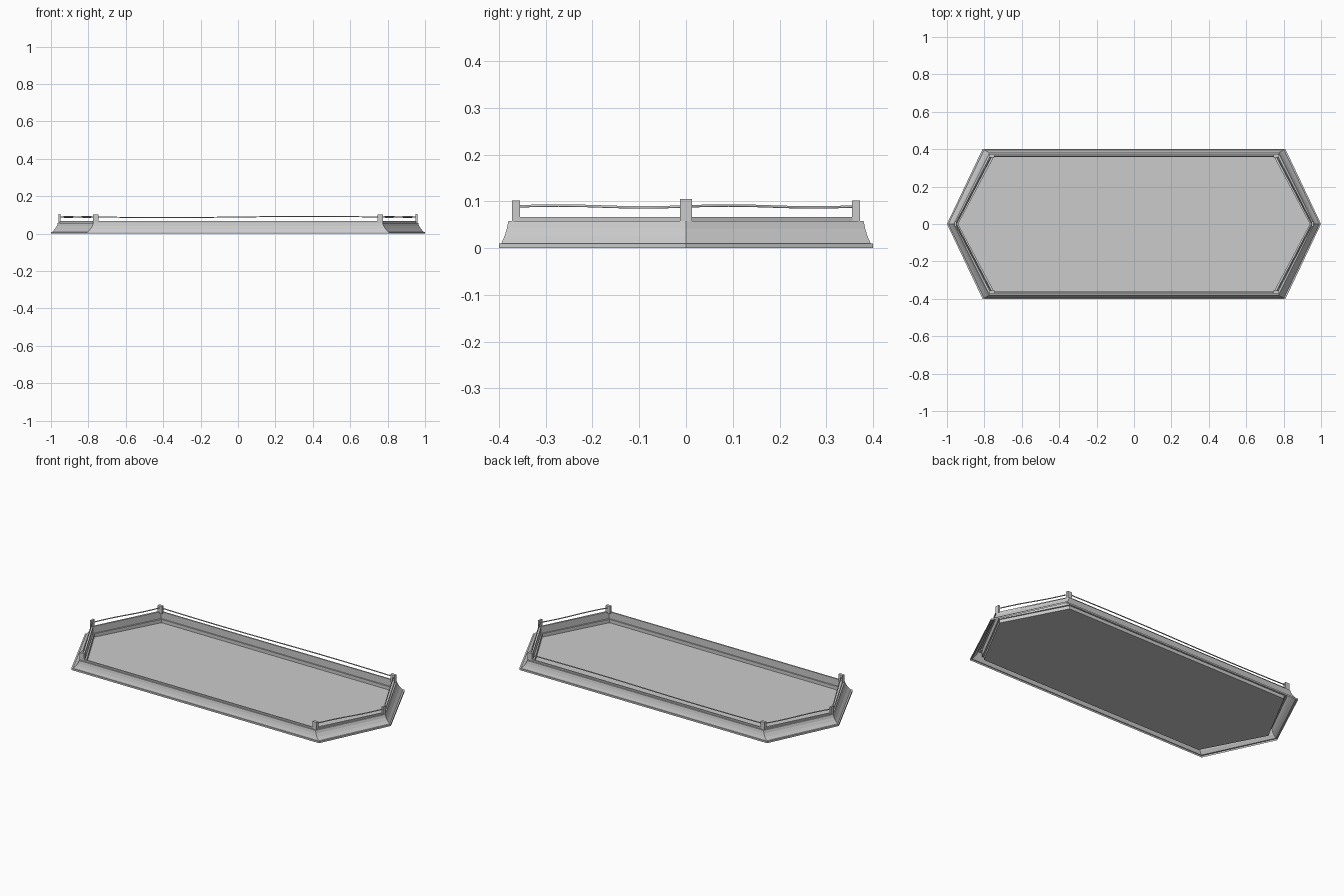
import bpy, bmesh, math
from mathutils import Vector

if "Cube" in bpy.data.objects:
    bpy.data.objects.remove(bpy.data.objects["Cube"])


def finish(name, bm):
    mesh = bpy.data.meshes.new(name)
    bm.to_mesh(mesh)
    bm.free()
    obj = bpy.data.objects.new(name, mesh)
    bpy.context.collection.objects.link(obj)
    return obj


def hexagon(dx, dy, z):
    # stretched hexagon, moved in by dx at the ends and dy at the long sides
    c, t, y = 0.81 - dx, 1 - dx, 0.4 - dy
    return [(t, 0, z), (c, y, z), (-c, y, z), (-t, 0, z), (-c, -y, z), (c, -y, z)]


# raised border: one profile lofted around the hexagon, open underneath
profile = [(0, 0, 0), (0, 0, .010), (.008, .005, .010), (.022, .012, .026),
           (.032, .017, .042), (.037, .020, .058), (.043, .028, .058),
           (.043, .028, .067), (.053, .036, .067), (.053, .036, .026),
           (.060, .043, .026), (.060, .043, .006)]
bm = bmesh.new()
rings = [[bm.verts.new(p) for p in hexagon(*s)] for s in profile]
for a, b in zip(rings, rings[1:]):
    for i in range(6):
        j = (i + 1) % 6
        bm.faces.new((a[i], a[j], b[j], b[i]))
finish("border_wall", bm)

# sunken floor
bm = bmesh.new()
bm.faces.new([bm.verts.new(p) for p in hexagon(.060, .043, .006)])
finish("floor_panel", bm)


def post(name, x, y, size, top):
    bm = bmesh.new()
    bmesh.ops.create_cube(bm, size=1)
    h = top - 0.058
    for v in bm.verts:
        v.co = Vector((v.co.x * size[0] + x, v.co.y * size[1] + y,
                       v.co.z * h + 0.058 + h / 2))
    finish(name, bm)


# posts at the six corners
for sx in (-1, 1):
    post("end_post", sx * .954, 0, (.010, .026, 0), .105)
    for sy in (-1, 1):
        post("corner_post", sx * .761, sy * .364, (.028, .017, 0), .102)


# thin slack ropes; the front long side stays open
def rope(name, a, b, sag, steps=16):
    curve = bpy.data.curves.new(name, 'CURVE')
    curve.dimensions = '3D'
    curve.bevel_depth = 0.003
    curve.bevel_resolution = 1
    sp = curve.splines.new('POLY')
    sp.points.add(steps)
    for i in range(steps + 1):
        t = i / steps
        p = Vector(a).lerp(Vector(b), t)
        p.z += sag * math.sin(2 * math.pi * t)
        sp.points[i].co = (*p, 1)
    obj = bpy.data.objects.new(name, curve)
    bpy.context.collection.objects.link(obj)


Z = .089
rope("back_rope", (-.761, .364, Z), (.761, .364, Z), -.003)
for sx in (-1, 1):
    for sy in (-1, 1):
        rope("end_rope", (sx * .954, 0, Z), (sx * .761, sy * .364, Z), .002 * sy)
